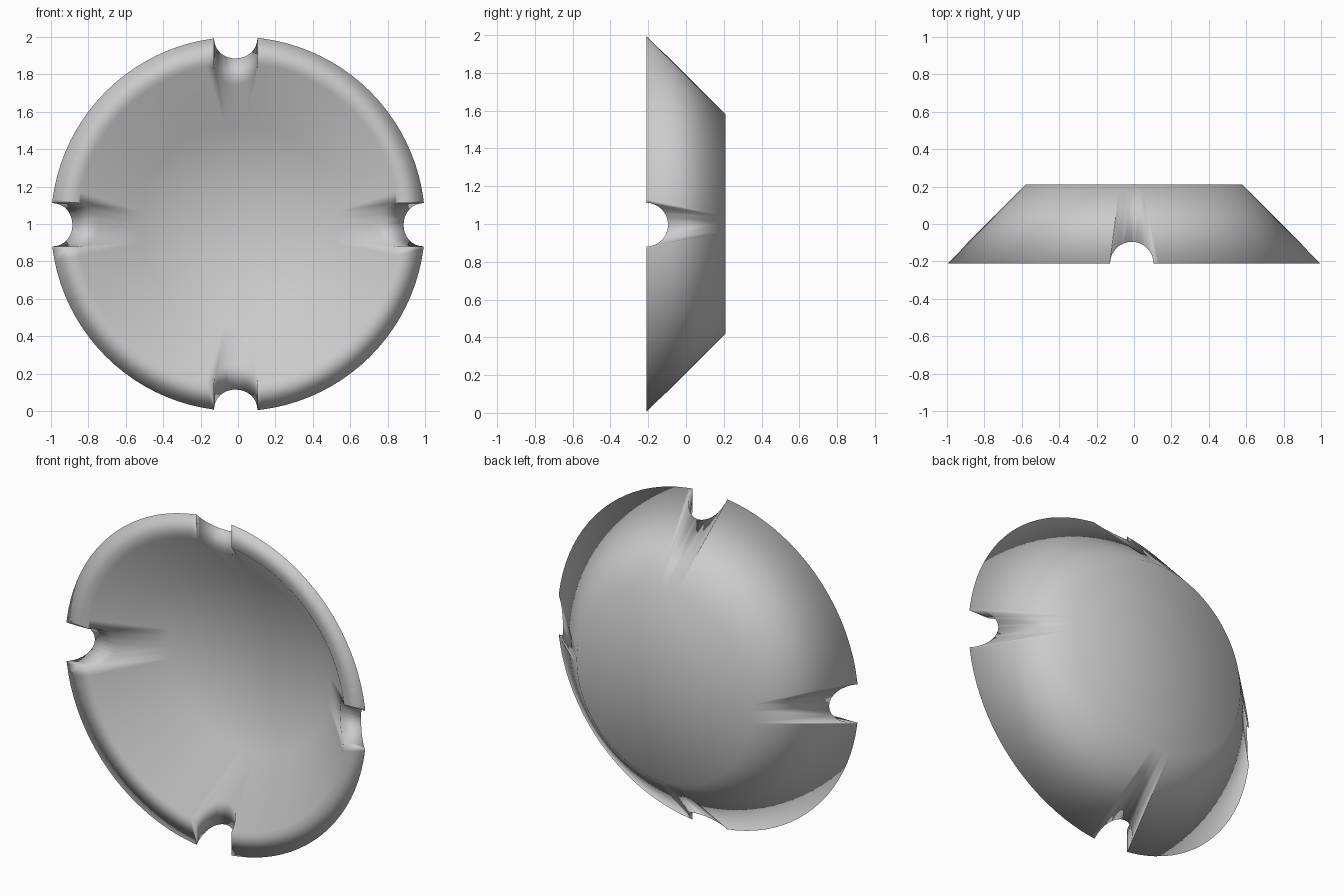
import bpy, bmesh, math
from mathutils import Matrix

if "Cube" in bpy.data.objects:
    bpy.data.objects.remove(bpy.data.objects["Cube"])

SIDES = 96
# (radius, y): back centre, outer cone, flat rim, sloped inner wall, floor centre
PROFILE = [(0, .21), (.58, .21), (1, -.21), (.86, -.21), (.53, .12), (0, .12)]


def new_object(name, bm):
    mesh = bpy.data.meshes.new(name)
    bm.to_mesh(mesh)
    bm.free()
    ob = bpy.data.objects.new(name, mesh)
    bpy.context.collection.objects.link(ob)
    return ob


# Dish: closed profile turned around the y axis
bm = bmesh.new()
verts = [bm.verts.new((r, y, 1)) for r, y in PROFILE]
edges = [bm.edges.new(p) for p in zip(verts, verts[1:])]
bmesh.ops.spin(bm, geom=verts + edges, cent=(0, 0, 1), axis=(0, 1, 0),
               angle=math.tau, steps=SIDES, use_duplicate=False)
bmesh.ops.remove_doubles(bm, verts=bm.verts, dist=1e-4)
bmesh.ops.recalc_face_normals(bm, faces=bm.faces)
dish = new_object("dish", bm)


# Rim notches: two crossing round bars cut four half-round rests
def notch_bar(name, centre, rotation):
    bm = bmesh.new()
    bmesh.ops.create_cone(bm, cap_ends=True, segments=32, radius1=.116,
                          radius2=.116, depth=2.6,
                          matrix=Matrix.Translation(centre) @ rotation)
    bar = new_object(name, bm)
    bar.hide_render = True
    mod = dish.modifiers.new(name, 'BOOLEAN')
    mod.operation = 'DIFFERENCE'
    mod.solver = 'EXACT'
    mod.object = bar
    return bar


bars = [
    notch_bar("upright_notch_cutter", (-.012, -.211, 1), Matrix.Identity(4)),
    notch_bar("level_notch_cutter", (0, -.211, .996),
              Matrix.Rotation(math.pi / 2, 4, 'Y')),
]

bpy.context.view_layer.objects.active = dish
dish.select_set(True)
for mod in list(dish.modifiers):
    bpy.ops.object.modifier_apply(modifier=mod.name)
for bar in bars:
    bpy.data.objects.remove(bar)

# Soft shading all over
bpy.ops.object.shade_smooth()
